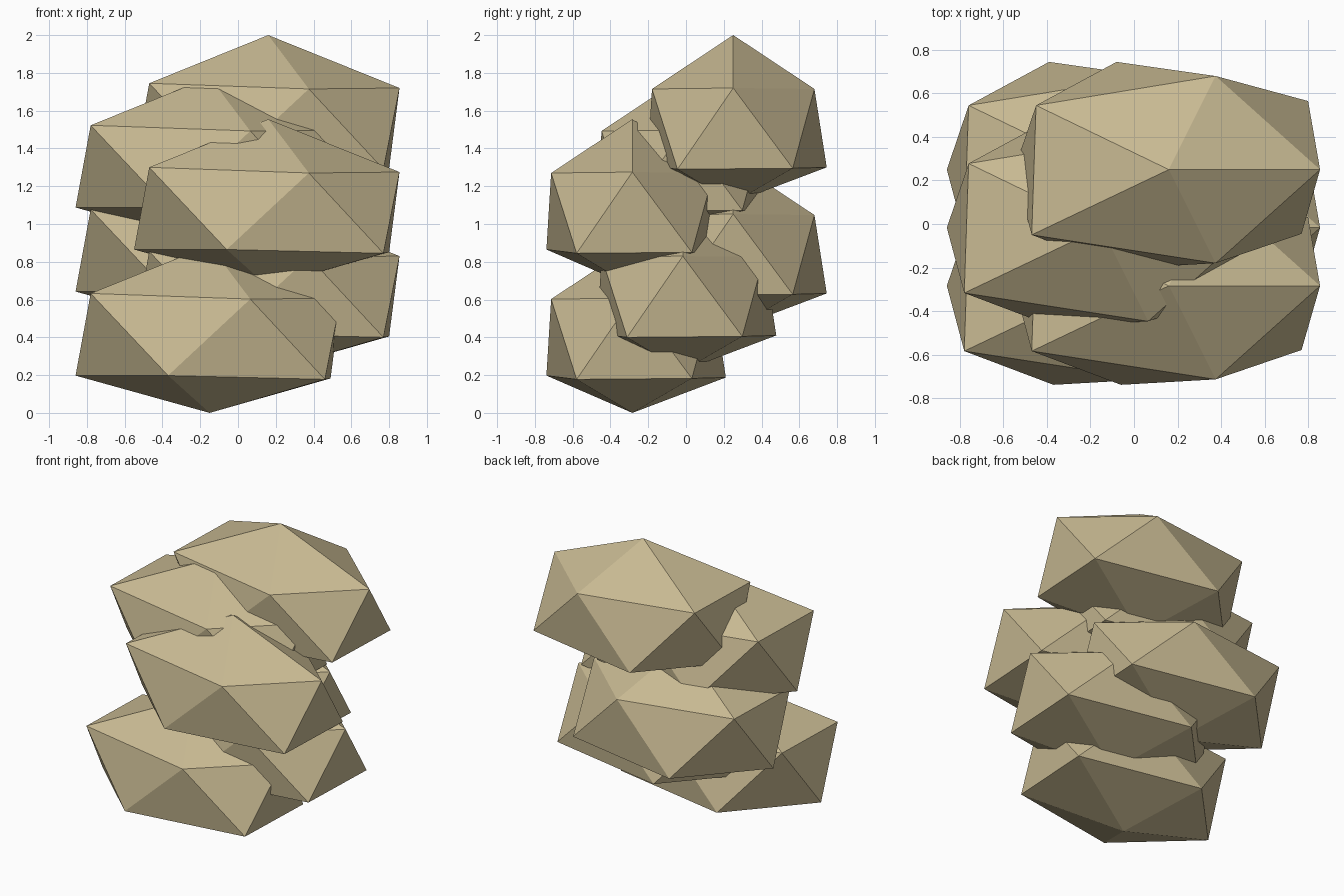
import bpy, bmesh
from mathutils import Vector

if "Cube" in bpy.data.objects:
    bpy.data.objects.remove(bpy.data.objects["Cube"], do_unlink=True)

# Pale sandstone
stone = bpy.data.materials.new("sandstone")
stone.use_nodes = True
color = (0.58, 0.49, 0.29, 1)
stone.diffuse_color = color
stone.node_tree.nodes["Principled BSDF"].inputs["Base Color"].default_value = color

# Corners of one slightly irregular twenty-sided boulder
TOP = [(0.16, 0.25, 2.0)]
UPPER_RING = [(0.855, 0.25, 1.72), (0.375, 0.68, 1.715), (-0.45, 0.545, 1.745),
              (-0.47, -0.05, 1.745), (0.375, -0.18, 1.715)]
LOWER_RING = [(0.80, 0.565, 1.295), (-0.08, 0.745, 1.30), (-0.55, 0.25, 1.31),
              (-0.06, -0.205, 1.31), (0.77, -0.045, 1.29)]
BOTTOM = [(0.16, 0.25, 1.1125)]


def boulder(name, shift):
    bm = bmesh.new()
    for p in TOP + UPPER_RING + LOWER_RING + BOTTOM:
        bm.verts.new(Vector(p) + shift)
    bmesh.ops.convex_hull(bm, input=bm.verts[:])
    bmesh.ops.recalc_face_normals(bm, faces=bm.faces[:])
    mesh = bpy.data.meshes.new(name)
    bm.to_mesh(mesh)
    bm.free()
    mesh.materials.append(stone)
    bpy.context.collection.objects.link(bpy.data.objects.new(name, mesh))


# Stack going down: sides alternate, depth steps forward in threes
for i in range(6):
    side = "left" if i % 2 == 0 else "right"
    depth = ("back", "middle", "front")[i % 3]
    boulder(f"boulder_{side}_{depth}",
            Vector((-0.31 * (i % 2), -0.267 * (i % 3), -0.2225 * i)))
